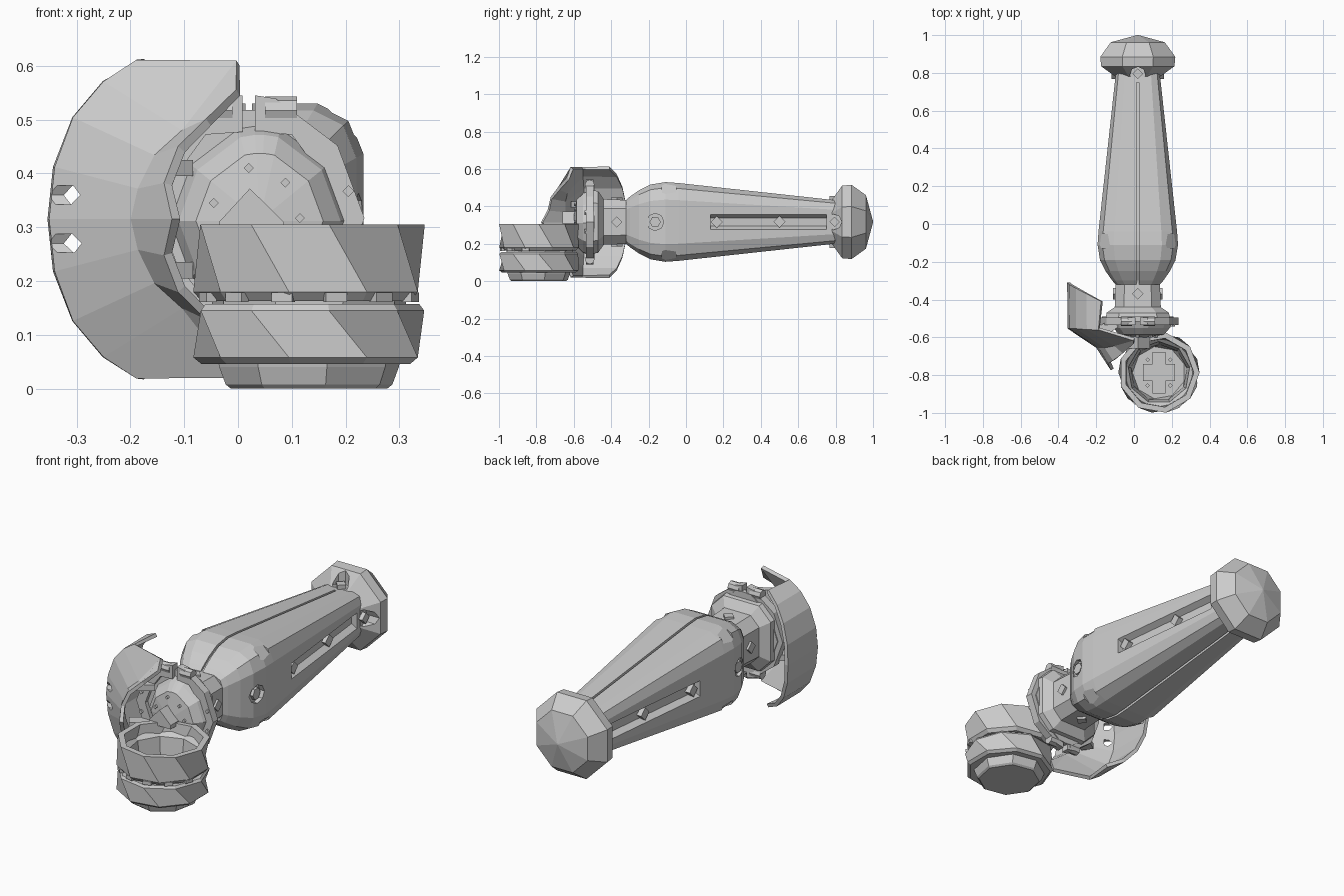
import bpy, bmesh
from math import sin, cos, pi, radians
from mathutils import Vector, Matrix

if "Cube" in bpy.data.objects:
    bpy.data.objects.remove(bpy.data.objects["Cube"])

CX, CZ = 0.02, 0.317          # handle axis (runs along y)


def make(name, verts, faces, fix=True):
    bm = bmesh.new()
    vs = [bm.verts.new(v) for v in verts]
    for f in faces:
        bm.faces.new([vs[i] for i in f])
    if fix:
        bmesh.ops.remove_doubles(bm, verts=bm.verts, dist=1e-5)
        bmesh.ops.recalc_face_normals(bm, faces=bm.faces)
    me = bpy.data.meshes.new(name)
    bm.to_mesh(me)
    bm.free()
    ob = bpy.data.objects.new(name, me)
    bpy.context.collection.objects.link(ob)
    return ob


def loft(name, rings, caps=True, loop=False):
    n = len(rings[0])
    verts = [v for r in rings for v in r]
    faces = []
    m = len(rings)
    for k in range(m if loop else m - 1):
        a, b = k * n, ((k + 1) % m) * n
        for i in range(n):
            j = (i + 1) % n
            faces.append((a + i, a + j, b + j, b + i))
    if caps and not loop:
        faces += [tuple(range(n)), tuple(range((m - 1) * n, m * n))]
    return make(name, verts, faces)


def prism_y(name, pts, y0, y1):
    return loft(name, [[(x, y, z) for x, z in pts] for y in (y0, y1)])


def box(name, c, s, rot=None):
    v = []
    for y in (-1, 1):
        for x, z in ((-1, -1), (1, -1), (1, 1), (-1, 1)):
            p = Vector((x * s[0] / 2, y * s[1] / 2, z * s[2] / 2))
            v.append((rot @ p if rot else p) + Vector(c))
    return loft(name, [v[:4], v[4:]])


def peg(name, c, d, r, length, n=4):
    """n-sided pin centred at c, pointing along d"""
    q = Vector(d).to_track_quat('Z', 'Y')
    return loft(name, [[Vector(c) + q @ Vector((r * cos(2 * pi * i / n), r * sin(2 * pi * i / n), h))
                        for i in range(n)] for h in (-length / 2, length / 2)])


def apply(ob, mod):
    bpy.context.view_layer.objects.active = ob
    bpy.ops.object.modifier_apply(modifier=mod.name)


def cut(ob, cutters):
    for c in cutters:
        mod = ob.modifiers.new("cut", 'BOOLEAN')
        mod.operation, mod.solver, mod.object = 'DIFFERENCE', 'EXACT', c
        apply(ob, mod)
        bpy.data.objects.remove(c)


# Tapered grip with double-chamfered square section
Q = [(1, .56), (.88, .86), (.6, 1)]
SEC = Q + [(-x, z) for x, z in Q[::-1]] + [(-x, -z) for x, z in Q] + [(x, -z) for x, z in Q[::-1]]
PROF = [(-.32, .118), (-.30, .135), (-.25, .17), (-.19, .2), (-.11, .213), (-.04, .208), (.81, .115)]


def half(y):
    for (a, p), (b, q) in zip(PROF, PROF[1:]):
        if y <= b:
            return p + (q - p) * (y - a) / (b - a)


grip = loft("grip", [[(CX + h * x, y, CZ + h * z) for x, z in SEC] for y, h in PROF])
cutters = []
for s in (-1, 1):
    # seam grooves on top and bottom
    ys = [-.34, -.30, -.25, -.19, -.11, -.04, .75]
    cutters.append(loft("seam_cutter", [[(CX + w, y, CZ + s * ((half(max(y, -.32))) + d)) for w, d in
                   ((-.006, -.014), (.006, -.014), (.006, .04), (-.006, .04))] for y in ys]))
    # long side slots and round sockets
    cutters.append(loft("slot_cutter", [[(CX + s * (half(y) + d), y, CZ + w) for d, w in
                   ((-.03, -.022), (-.03, .022), (.004, .042), (.05, .042), (.05, -.042), (.004, -.042))]
                   for y in (.13, .75)]))
    cutters.append(peg("socket_cutter", (CX + s * .22, -.165, CZ), (1, 0, 0), .046, .07, 8))
    # corner notches
    for t in (-1, 1):
        rot = Matrix.Rotation(radians(-45 * s * t), 3, 'Y')
        d = .298 * .7071
        cutters.append(box("notch_cutter", (CX + s * d, -.09, CZ + t * d), (.1, .075, .16), rot))
cut(grip, cutters)

# Screws in the grip sides
for s in (-1, 1):
    for y in (.165, .5):
        peg("grip_screw", (CX + s * (half(y) - .022), y, CZ), (s, 0, 0), .032, .03)
    peg("socket_screw", (CX + s * .185, -.165, CZ), (s, 0, 0), .03, .03, 6)

# Gem-cut pommel with four screw notches
pom = [(.775, .12), (.835, .21), (.885, .215), (.962, .155), (1.0, .004)]
pommel = loft("pommel", [[(CX + r * cos(pi / 8 + i * pi / 4), y, CZ + r * sin(pi / 8 + i * pi / 4))
                          for i in range(8)] for y, r in pom])
dirs = [(1, 0), (-1, 0), (0, 1), (0, -1)]
cut(pommel, [peg("pommel_cutter", (CX + x * .185, .79, CZ + z * .185), (x, 0, z), .042, .13, 8) for x, z in dirs])
for x, z in dirs:
    peg("pommel_screw", (CX + x * .125, .795, CZ + z * .125), (x, 0, z), .028, .03)

# Collar between grip and ring
C8 = [(1, .6), (.6, 1), (-.6, 1), (-1, .6), (-1, -.6), (-.6, -1), (.6, -1), (1, -.6)]
loft("collar", [[(CX + h * x, y, CZ + h * z) for x, z in C8]
                for y, h in ((-.50, .17), (-.47, .165), (-.44, .122), (-.31, .117))])
for x, z in dirs:
    peg("collar_screw", (CX + x * .12, -.37, CZ + z * .12), (x, 0, z), .03, .02)

# Backing plate and split clamp ring
O = [(.012, .228), (.05, .222), (.165, .135), (.215, 0), (.165, -.135), (.05, -.222), (.012, -.228)]
loop = O + [(-x, z) for x, z in O[::-1]]
prism_y("ring_plate", [(CX + .88 * x, CZ + .88 * z) for x, z in loop], -.515, -.49)
inner = [(.012, .16), (.08, .155), (.135, .08), (.165, 0), (.135, -.08), (.08, -.155), (.012, -.16)]
for s, side in ((1, "right"), (-1, "left")):
    prism_y("clamp_ring_" + side, [(CX + s * x, CZ + z) for x, z in O + inner[::-1]], -.535, -.495)
    for z in (.2, -.2):
        peg("clamp_boss", (CX + s * .06, -.515, CZ + z), (1, 0, 0), .026, .06, 8)
    for z in (.05, -.05):
        peg("ring_stud", (CX + s * .185, -.537, CZ + z), (0, 1, 0), .011, .012)

# Faceted dome joining the ring to the cup
loft("dome", [[(.04 + k * x, y, CZ - .005 + k * z) for x, z in loop]
              for y, k in ((-.51, .78), (-.55, .7), (-.585, .55), (-.6, .15))])
prism_y("dome_ridge", [(-.035, .29), (.085, .29), (.085, .31), (.022, .372), (-.035, .31)], -.66, -.57)
for x, z in ((.02, .41), (.088, .383), (.115, .317), (-.045, .345)):
    peg("dome_stud", (x, -.585, z), (0, 1, 0), .009, .03)

# Curved crescent guard: back edge, ridge, front edge, inner lip; mirrored about mid height
G = [((-.17, -.41, .605), (-.185, -.555, .605), (0, -.61, .605), (0, -.63, .55)),
     ((-.245, -.37, .565), (-.245, -.555, .565), (-.10, -.64, .475), (-.055, -.68, .495)),
     ((-.30, -.34, .50), (-.30, -.55, .50), (-.15, -.65, .43), (-.105, -.72, .445)),
     ((-.335, -.32, .41), (-.333, -.55, .41), (-.18, -.65, .37), (-.13, -.735, .38)),
     ((-.345, -.31, .315), (-.343, -.55, .315), (-.193, -.65, .315), (-.115, -.77, .315))]
G += [tuple((x, y, .63 - z) for x, y, z in row) for row in G[3::-1]]
gv = [p for row in G for p in row]
gf = [(4 * r + c, 4 * r + c + 1, 4 * r + c + 5, 4 * r + c + 4) for r in range(8) for c in range(3)]
guard = make("guard", gv, gf)
m = guard.modifiers.new("thickness", 'SOLIDIFY')
m.thickness, m.offset = .018, 0
apply(guard, m)
cut(guard, [peg("guard_cutter", (-.35, -.57, z), (1, 0, 0), .02, .12, 6) for z in (.36, .27)])
# Bracket carrying the guard on the ring
for z in (.41, .22):
    box("guard_bracket", (-.15, -.555, z), (.12, .06, .03), Matrix.Rotation(radians(35), 3, 'Z'))

# Cup: faceted bands turned about a vertical axis
UX, UY = .132, -.787


def band(name, prof, loop=True, n=9):
    return loft(name, [[(UX + r * cos(2 * pi * (i + o) / n), UY + r * sin(2 * pi * (i + o) / n), z)
                        for i in range(n)] for z, r, o in prof], loop=loop)


band("cup_upper_band", [(.305, .215, 0), (.18, .215, .5), (.163, .2, .5), (.163, .17, .5), (.305, .185, 0)])
band("cup_liner", [(.26, .187, .25), (.13, .182, .25), (.13, .15, .25), (.24, .165, .25)])
band("cup_lower_band", [(.09, .14, .5), (.155, .165, 0), (.157, .205, 0), (.145, .214, 0),
                        (.058, .215, .5), (.046, .2, .5)], loop=False)
band("cup_base", [(.05, .172, .25), (.04, .17, .25), (.008, .158, .25), (0, .148, .25)], loop=False, n=8)

# Cross and studs on the cup floor
box("cup_cross_long", (UX, UY, .105), (.07, .22, .05))
box("cup_cross_wide", (UX, UY, .103), (.17, .09, .05))
for sx in (-1, 1):
    for sy in (-1, 1):
        peg("cup_stud", (UX + sx * .06, UY + sy * .068, .10), (0, 0, 1), .012, .04)

# Small latches round the cup seam
for i in range(6):
    a = radians(200 + i * 28)
    box("cup_latch", (UX + .2 * cos(a), UY + .2 * sin(a), .17), (.02, .04, .018), Matrix.Rotation(a, 3, 'Z'))
